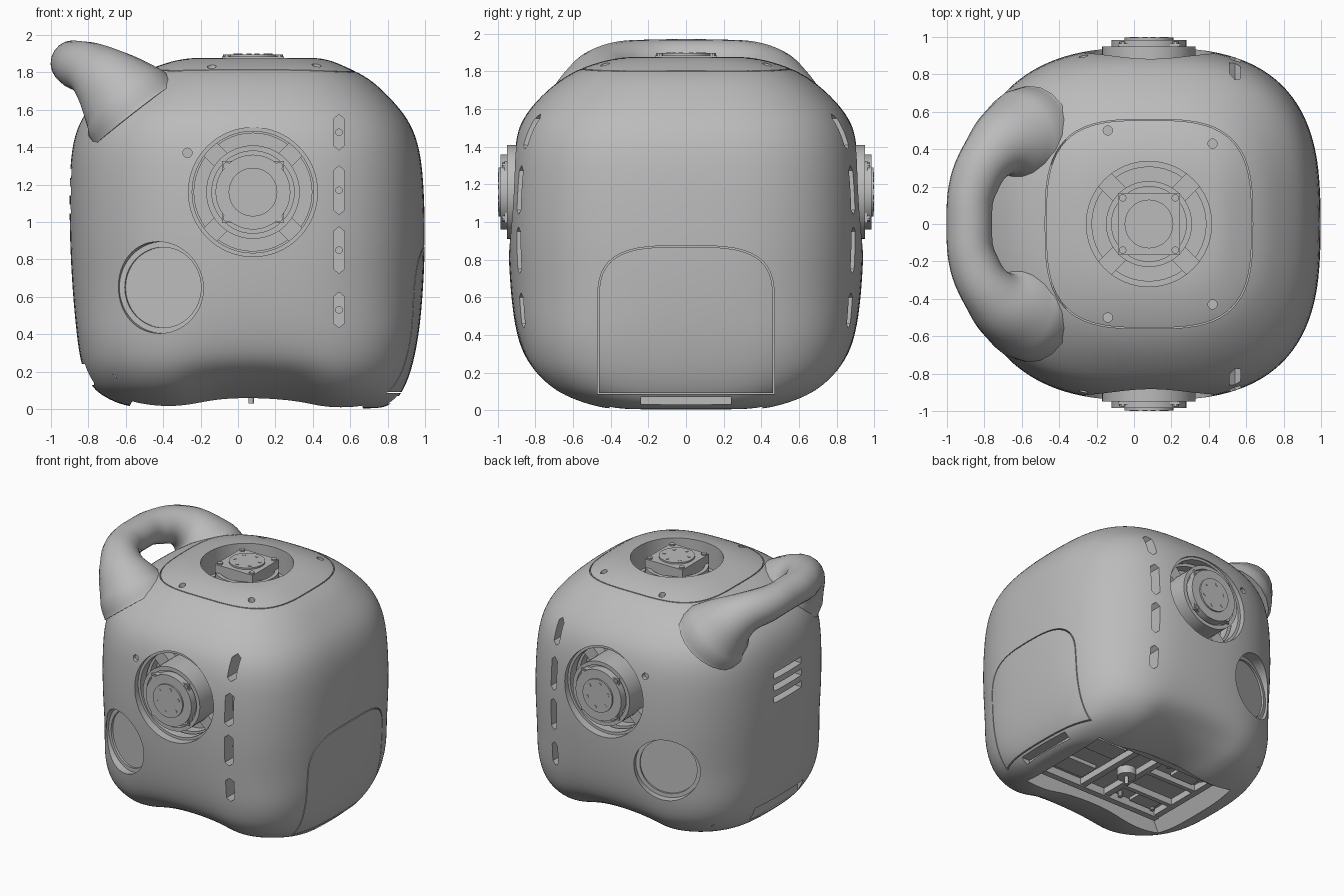
import bpy, bmesh
from math import pi, cos, sin, exp, radians, copysign
from mathutils import Matrix, Vector

if "Cube" in bpy.data.objects:
    bpy.data.objects.remove(bpy.data.objects["Cube"])

grey = bpy.data.materials.new("plain grey")
grey.use_nodes = True
grey.diffuse_color = (0.5, 0.5, 0.5, 1)
for node in grey.node_tree.nodes:
    if node.type == 'BSDF_PRINCIPLED':
        node.inputs["Base Color"].default_value = (0.5, 0.5, 0.5, 1)


# ---------- helpers ----------
def activate(ob):
    bpy.ops.object.select_all(action='DESELECT')
    ob.select_set(True)
    bpy.context.view_layer.objects.active = ob


def finish(bm, name, smooth=True):
    bmesh.ops.recalc_face_normals(bm, faces=bm.faces)
    me = bpy.data.meshes.new(name)
    bm.to_mesh(me)
    bm.free()
    me.materials.append(grey)
    ob = bpy.data.objects.new(name, me)
    bpy.context.collection.objects.link(ob)
    activate(ob)
    if smooth:
        bpy.ops.object.shade_smooth_by_angle(angle=radians(32))
    return ob


def at(loc, direction):
    """Frame at loc whose local z follows direction and local y points up."""
    z = Vector(direction).normalized()
    up = Vector((0, 1, 0)) if abs(z.z) > 0.9 else Vector((0, 0, 1))
    x = up.cross(z).normalized()
    m = Matrix((x, z.cross(x), z)).transposed().to_4x4()
    return Matrix.Translation(loc) @ m


def circle(r, n=48, cx=0, cy=0):
    return [(cx + r * cos(2 * pi * i / n), cy + r * sin(2 * pi * i / n)) for i in range(n)]


def rect(hw, hh, cx=0, cy=0):
    return [(cx - hw, cy - hh), (cx + hw, cy - hh), (cx + hw, cy + hh), (cx - hw, cy + hh)]


def oval(cx, a, b, n, n_left, count=40):
    pts = []
    for i in range(count):
        c, s = cos(2 * pi * i / count), sin(2 * pi * i / count)
        e = 2 / (n_left if c < 0 else n)
        pts.append((cx + a * copysign(abs(c) ** e, c), b * copysign(abs(s) ** e, s)))
    return pts


def skin(bm, loops, closed=False):
    n = len(loops[0])
    pairs = list(zip(loops, loops[1:])) + ([(loops[-1], loops[0])] if closed else [])
    for a, b in pairs:
        for i in range(n):
            j = (i + 1) % n
            bm.faces.new((a[i], a[j], b[j], b[i]))
    if not closed:
        bm.faces.new(loops[0][::-1])
        bm.faces.new(loops[-1])


def loop(bm, pts, z, m):
    return [bm.verts.new(m @ Vector((x, y, z))) for x, y in pts]


def prism(bm, pts, z0, z1, m):
    skin(bm, [loop(bm, pts, z0, m), loop(bm, pts, z1, m)])


def ring(bm, outer, inner, z0, z1, m):
    skin(bm, [loop(bm, p, z, m) for p, z in
              ((outer, z0), (outer, z1), (inner, z1), (inner, z0))], True)


# ---------- body shell: height, right end, left end, half depth ----------
SECTIONS = [(0, -.46, .74, .4), (.015, -.6, .8, .51), (.05, -.69, .85, .63),
            (.1, -.77, .885, .74), (.17, -.81, .915, .815), (.25, -.845, .94, .87),
            (.4, -.865, .97, .905), (.6, -.885, .99, .933), (.85, -.9, 1.003, .948),
            (1.1, -.905, 1, .948), (1.35, -.9, .985, .933), (1.5, -.867, .94, .895),
            (1.6, -.81, .875, .837), (1.7, -.7, .78, .74), (1.77, -.6, .7, .65),
            (1.82, -.47, .6, .555), (1.86, -.36, .51, .43), (1.88, -.25, .43, .31)]
bm = bmesh.new()
loops = []
I = Matrix.Identity(4)
for k, (z, xl, xr, h) in enumerate(SECTIONS):
    cx, a = (xl + xr) / 2, (xr - xl) / 2
    n = 3.2 if z > 1.8 or z < .5 else 2.85
    outer = loop(bm, oval(cx, a, h, n, n - .3), z, I)
    inner = loop(bm, oval(cx, a / 2, h / 2, n, n), z, I) if k in (0, len(SECTIONS) - 1) else None
    if inner and k == 0:
        loops.append(inner)
    loops.append(outer)
    if inner and k:
        loops.append(inner)
skin(bm, loops)
# hip scoops low on the front and back
for v in bm.verts:
    if v.co.z < .28:
        f = exp(-((v.co.x - .08) / .32) ** 4) * (1 - v.co.z / .28)
        v.co.y *= 1 - .24 * f
        v.co.z += .045 * f
body = finish(bm, "body_shell", False)
sub = body.modifiers.new("smooth", 'SUBSURF')
sub.levels = 2
bpy.ops.object.modifier_apply(modifier="smooth")

# ---------- openings ----------
SIDES = (-1, 1)
MX, MZ = .08, 1.16
SLOTS = [(1.48, .095, .68), (1.17, .13, .79), (.85, .125, .79), (.53, .095, .77)]
bm = bmesh.new()
for s in SIDES:
    # motor well, round port, bolt hole, row of slots
    prism(bm, circle(.345, 64), .7, 1.2, at((MX, 0, MZ), (0, s, 0)))
    prism(bm, circle(.245, 64), -.09, .3, at((-.425, s * .865, .65), (-.33, s, 0)))
    prism(bm, circle(.028, 12), -.06, .3, at((-.68, s * .66, .16), (-.1, s, 0)))
    prism(bm, circle(.025, 12), -.05, .2, at((-.27, s * .92, 1.37), (0, s, 0)))
    for z, h, depth in SLOTS:
        w = .03
        pts = [(-w, .025 - h), (0, -h), (w, .025 - h), (w, h - .025), (0, h), (-w, h - .025)]
        prism(bm, pts, depth, 1.1, at((.54, 0, z), (0, s, 0)))
    # screw sockets on the lid
    for x, y in ((-.14, .5), (.42, .43)):
        prism(bm, circle(.025, 12), 1.79, 2, at((x, s * y, 0), (0, 0, 1)))
prism(bm, circle(.335, 64), 1.62, 2, at((MX, 0, 0), (0, 0, 1)))
# underside opening with a sloped tail end
skin(bm, [loop(bm, rect(.66, .41, .02, 0), -.1, I), loop(bm, rect(.58, .4, .07, 0), .15, I)])
# tail vents, tail notch and the slot under the end panel
for z in (1.26, 1.165, 1.07):
    prism(bm, rect(.17, .024), .8, 1.1, at((0, 0, z), (-1, 0, 0)))
prism(bm, rect(.3, .055), .77, 1, at((0, 0, .185), (-1, 0, 0)))
prism(bm, rect(.24, .02), .78, 1, at((0, 0, .05), (1, 0, 0)))
# seam lines of the lid and the end panel
ring(bm, oval(MX, .555, .56, 3.2, 3.2, 64), oval(MX, .549, .554, 3.2, 3.2, 64), 1.775, 2, I)


def panel(g):
    top = [((.47 - g) * copysign(abs(cos(t)) ** .6, cos(t)), .55 + (.325 - g) * sin(t) ** .6)
           for t in [pi * i / 24 for i in range(1, 24)]]
    return [(-.47 + g, .085 + g), (.47 - g, .085 + g), (.47 - g, .55)] + top + [(-.47 + g, .55)]


ring(bm, panel(0), panel(.007), .76, 1.1, at((0, 0, 0), (1, 0, 0)))
cutter = finish(bm, "opening_cutter", False)
cutter.hide_render = True
activate(body)
cut = body.modifiers.new("openings", 'BOOLEAN')
cut.operation, cut.solver, cut.object = 'DIFFERENCE', 'EXACT', cutter
bpy.ops.object.modifier_apply(modifier="openings")
bpy.data.objects.remove(cutter)
bpy.ops.object.shade_smooth_by_angle(angle=radians(32))


# ---------- motors ----------
def motor(name, m, r, well, heights):
    base, plate, hub, cap = heights
    bm = bmesh.new()
    prism(bm, circle(r), -.01, base - .03, m)
    ring(bm, circle(r), circle(r - .03), base - .04, base, m)
    prism(bm, rect(.165, .165), 0, plate, m)
    prism(bm, circle(min(.2, r - .04)), 0, hub, m)
    prism(bm, circle(.13), 0, cap, m)
    for i in range(6):
        a = pi * i / 3 + .3
        prism(bm, circle(.013, 10, .095 * cos(a), .095 * sin(a)), 0, cap + .003, m)
    for sx in SIDES:
        for sy in SIDES:
            prism(bm, circle(.02, 10, .14 * sx, .14 * sy), 0, plate + .012, m)
    # mounting spokes and outer rim
    for i in range(4):
        spoke = m @ Matrix.Rotation(pi * i / 2 + pi / 4, 4, 'Z')
        prism(bm, rect((well - r) / 2 + .02, .05, (well + r) / 2, 0), -.01, base * .35, spoke)
    ring(bm, circle(well + .01), circle(well - .03), -.01, base * .3, m)
    finish(bm, name)


motor("front_motor", at((MX, -.7, MZ), (0, -1, 0)), .25, .345, (.25, .265, .285, .297))
motor("back_motor", at((MX, .7, MZ), (0, 1, 0)), .25, .345, (.25, .265, .285, .297))
motor("top_motor", at((MX, 0, 1.62), (0, 0, 1)), .23, .335, (.2, .265, .15, .277))

# ---------- rims and slot screws ----------
for s, side in zip(SIDES, ("front", "back")):
    bm = bmesh.new()
    m = at((MX, 0, MZ), (0, s, 0))
    ring(bm, circle(.36, 64), circle(.325, 64), .8, .875, m)
    finish(bm, side + "_well_rim")
    bm = bmesh.new()
    m = at((-.425, s * .865, .65), (-.33, s, 0))
    ring(bm, circle(.25, 64), circle(.215, 64), -.1, -.075, m)
    finish(bm, side + "_port_rim")
    bm = bmesh.new()
    for z, h, depth in SLOTS:
        prism(bm, circle(.02, 12), depth - .01, depth + .02, at((.54, 0, z), (0, s, 0)))
    finish(bm, side + "_slot_screws")

# ---------- carry handle ----------
half = [(-.55, .46, 1.575, .28), (-.62, .455, 1.665, .245), (-.755, .385, 1.795, .16),
        (-.86, .2, 1.84, .13)]
path = half + [(-.88, 0, 1.85, .122)] + [(x, -y, z, r) for x, y, z, r in half[::-1]]
cu = bpy.data.curves.new("carry_handle", 'CURVE')
cu.dimensions = '3D'
cu.bevel_depth, cu.bevel_resolution = 1, 8
cu.resolution_u = 10
cu.use_fill_caps = True
sp = cu.splines.new('BEZIER')
sp.radius_interpolation = 'CARDINAL'
sp.bezier_points.add(len(path) - 1)
for p, (x, y, z, r) in zip(sp.bezier_points, path):
    p.co, p.radius = (x, y, z), r
    p.handle_left_type = p.handle_right_type = 'AUTO'
cu.materials.append(grey)
handle = bpy.data.objects.new("carry_handle", cu)
bpy.context.collection.objects.link(handle)
activate(handle)
bpy.ops.object.convert(target='MESH')
bpy.ops.object.shade_smooth_by_angle(angle=radians(40))

# ---------- underside frame inside the bottom opening ----------
bm = bmesh.new()
for s in SIDES:
    prism(bm, rect(.56, .025, .07, s * .33), .09, .16, I)
    prism(bm, rect(.24, .018, -.22, s * .13), .1, .16, I)
    prism(bm, rect(.14, .08, .42, s * .17), .12, .16, I)
    prism(bm, rect(.1, .06, -.3, s * .23), .125, .16, I)
    for x in (-.4, -.1, .2, .58):
        prism(bm, circle(.018, 10, x, s * .27), .11, .16, I)
for x in (-.47, 0, .22):
    prism(bm, rect(.025, .36, x, 0), .1, .16, I)
prism(bm, circle(.07, 24, .07, 0), .09, .16, I)
prism(bm, circle(.015, 12, .07, 0), .03, .16, I)
finish(bm, "underside_frame")
